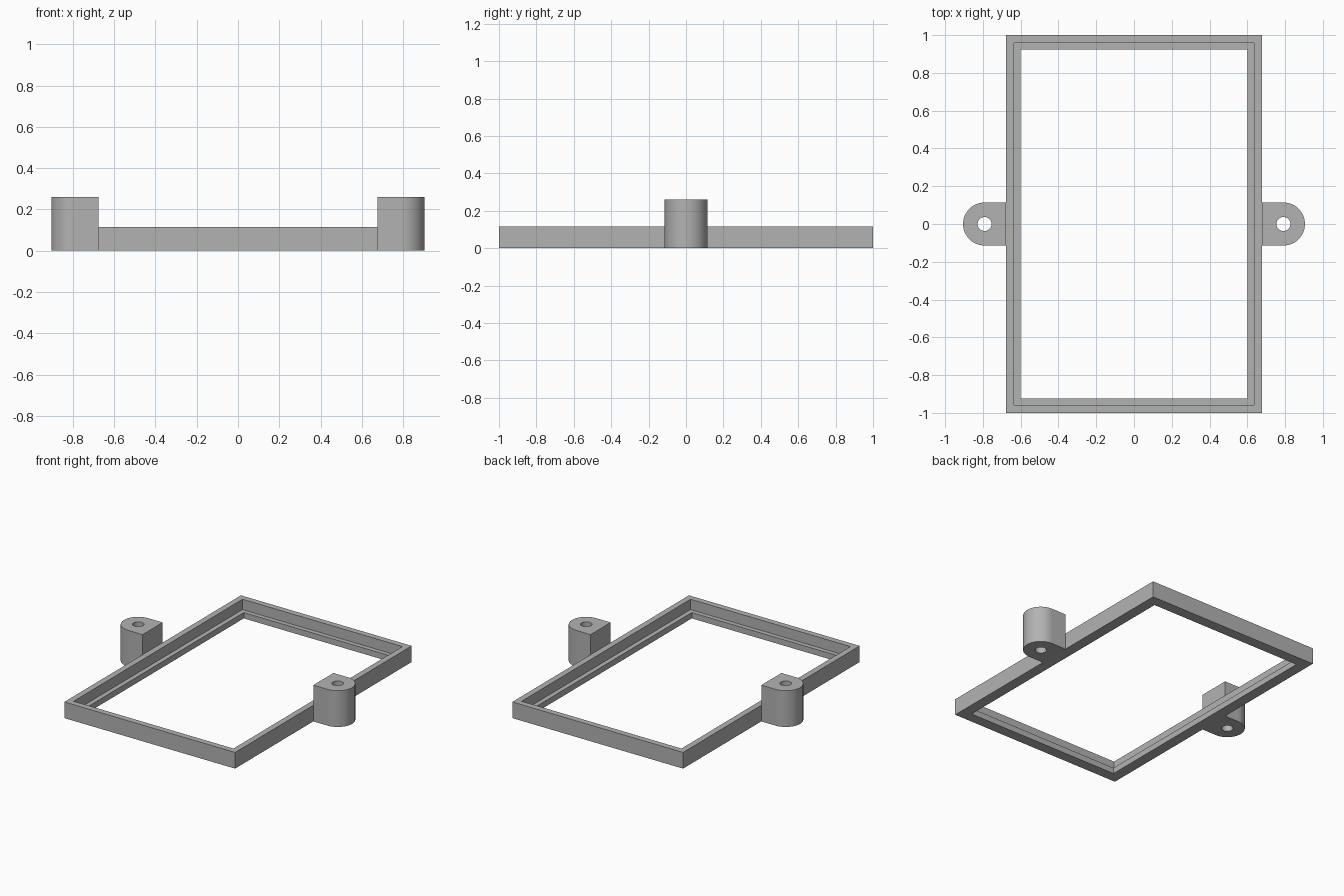
import bpy
import bmesh
from math import sin, cos, pi

cube = bpy.data.objects.get("Cube")
if cube:
    bpy.data.objects.remove(cube, do_unlink=True)

# Single grey plastic
GREY = (0.45, 0.45, 0.45, 1.0)
grey = bpy.data.materials.new("grey_plastic")
grey.use_nodes = True
grey.diffuse_color = GREY
grey.node_tree.nodes["Principled BSDF"].inputs["Base Color"].default_value = GREY


def ring_solid(name, loops):
    """Solid ring made by joining each loop of points to the next, last to first."""
    bm = bmesh.new()
    rings = [[bm.verts.new(p) for p in loop] for loop in loops]
    n = len(rings[0])
    for k, a in enumerate(rings):
        b = rings[(k + 1) % len(rings)]
        for i in range(n):
            j = (i + 1) % n
            bm.faces.new((a[i], a[j], b[j], b[i]))
    bmesh.ops.recalc_face_normals(bm, faces=bm.faces)
    mesh = bpy.data.meshes.new(name)
    bm.to_mesh(mesh)
    bm.free()
    mesh.materials.append(grey)
    obj = bpy.data.objects.new(name, mesh)
    bpy.context.collection.objects.link(obj)
    return obj


def rect(x, y, z):
    return [(-x, -y, z), (x, -y, z), (x, y, z), (-x, y, z)]


# Rectangular frame with a stepped inner ledge
HALF_X, HALF_Y, FRAME_H, LEDGE_H = 0.677, 1.0, 0.116, 0.042
LIP, LEDGE = 0.043, 0.076
ring_solid("frame", [
    rect(HALF_X, HALF_Y, 0),
    rect(HALF_X, HALF_Y, FRAME_H),
    rect(HALF_X - LIP, HALF_Y - LIP, FRAME_H),
    rect(HALF_X - LIP, HALF_Y - LIP, LEDGE_H),
    rect(HALF_X - LEDGE, HALF_Y - LEDGE, LEDGE_H),
    rect(HALF_X - LEDGE, HALF_Y - LEDGE, 0),
])

# Screw lugs: round outside, square against the frame, hole straight through
LUG_R, HOLE_R, LUG_H, STEPS = 0.114, 0.037, 0.26, 64


def lug_loop(side, z, hole):
    points = []
    for i in range(STEPS):
        c, s = cos(2 * pi * i / STEPS), sin(2 * pi * i / STEPS)
        r = HOLE_R if hole else LUG_R
        if not hole and c < 0:
            r /= max(abs(c), abs(s))
        points.append((side * (HALF_X + LUG_R + r * c), r * s, z))
    return points


for name, side in (("left_lug", 1), ("right_lug", -1)):
    lug = ring_solid(name, [
        lug_loop(side, 0, False), lug_loop(side, LUG_H, False),
        lug_loop(side, LUG_H, True), lug_loop(side, 0, True),
    ])
    bpy.ops.object.select_all(action="DESELECT")
    lug.select_set(True)
    bpy.context.view_layer.objects.active = lug
    bpy.ops.object.shade_smooth_by_angle()
